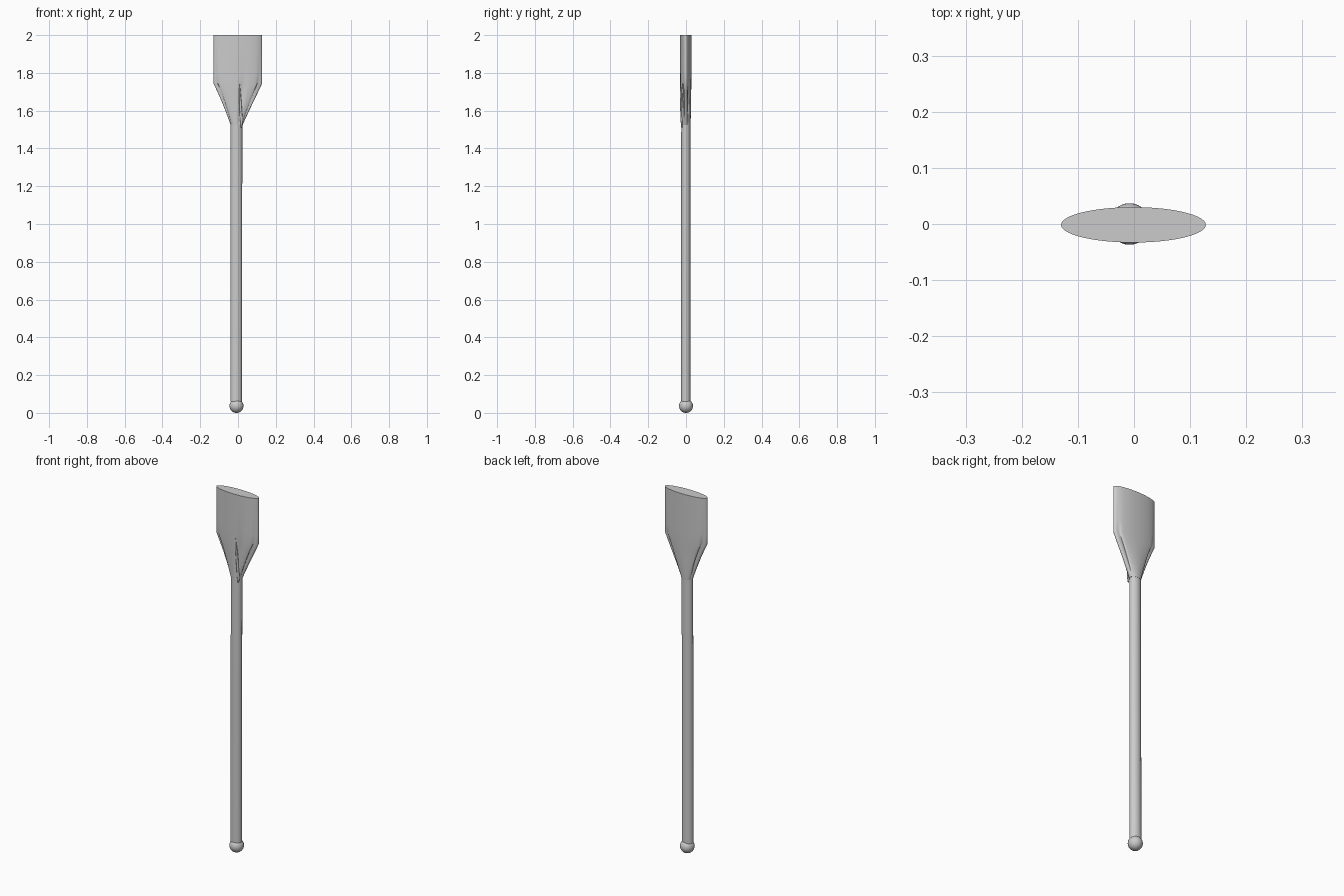
import bpy, bmesh
from math import sin, cos, pi, radians, exp

if "Cube" in bpy.data.objects:
    bpy.data.objects.remove(bpy.data.objects["Cube"])


def loft(name, sections, n, fold=None):
    """Skin elliptical sections (z, rx, ry, cx, cy) and cap both ends."""
    bm = bmesh.new()
    rings = []
    for z, rx, ry, cx, cy in sections:
        ring = []
        for i in range(n):
            a = 2 * pi * i / n
            k = fold(a, z) if fold else 1.0
            ring.append(bm.verts.new((cx + rx * cos(a) * (0.5 + 0.5 * k), cy + ry * sin(a) * k, z)))
        rings.append(ring)
    for lo, hi in zip(rings, rings[1:]):
        for i in range(n):
            j = (i + 1) % n
            bm.faces.new((lo[i], lo[j], hi[j], hi[i]))
    bm.faces.new(rings[0][::-1])
    bm.faces.new(rings[-1])
    return finish(name, bm)


def finish(name, bm):
    me = bpy.data.meshes.new(name)
    bm.to_mesh(me)
    bm.free()
    ob = bpy.data.objects.new(name, me)
    bpy.context.collection.objects.link(ob)
    bpy.ops.object.select_all(action='DESELECT')
    ob.select_set(True)
    bpy.context.view_layer.objects.active = ob
    bpy.ops.object.shade_smooth_by_angle(angle=radians(35))
    return ob


# Pleats pressed into the tapered throat, fading out into the blade
def pleats(a, z):
    fade = max(0.0, min(1.0, (1.80 - z) / 0.12, (z - 1.52) / 0.06))
    dent = sum(exp(-((a - radians(d)) / 0.13) ** 2) for d in (30, 150, 205, 283, 332))
    return 1.0 - 0.28 * fade * min(dent, 1.0)


# Handle end ball
bm = bmesh.new()
bmesh.ops.create_uvsphere(bm, u_segments=32, v_segments=16, radius=0.037)
bmesh.ops.translate(bm, verts=bm.verts, vec=(-0.008, 0, 0.037))
finish("end_ball", bm)

# Long straight handle, slightly oval
loft("handle", [(0.06, 0.031, 0.026, -0.01, -0.001), (1.60, 0.031, 0.024, -0.008, -0.001)], 32)

# Oval blade, narrowing to the handle through a pleated throat
loft("blade", [
    (1.525, 0.032, 0.025, -0.007, -0.001),
    (1.55, 0.042, 0.026, -0.006, -0.001),
    (1.60, 0.063, 0.027, -0.004, -0.001),
    (1.65, 0.085, 0.028, -0.002, -0.001),
    (1.70, 0.108, 0.029, -0.001, -0.0015),
    (1.745, 0.129, 0.030, -0.001, -0.0015),
    (1.80, 0.129, 0.0305, -0.001, -0.0015),
    (2.00, 0.129, 0.0315, -0.001, -0.0015)], 96, pleats)

# Thin raised fold down the front of the throat
loft("front_fold", [
    (1.51, 0.004, 0.003, 0.018, -0.022),
    (1.55, 0.007, 0.006, 0.018, -0.023),
    (1.65, 0.006, 0.006, 0.012, -0.026),
    (1.76, 0.002, 0.003, 0.006, -0.029)], 12)
